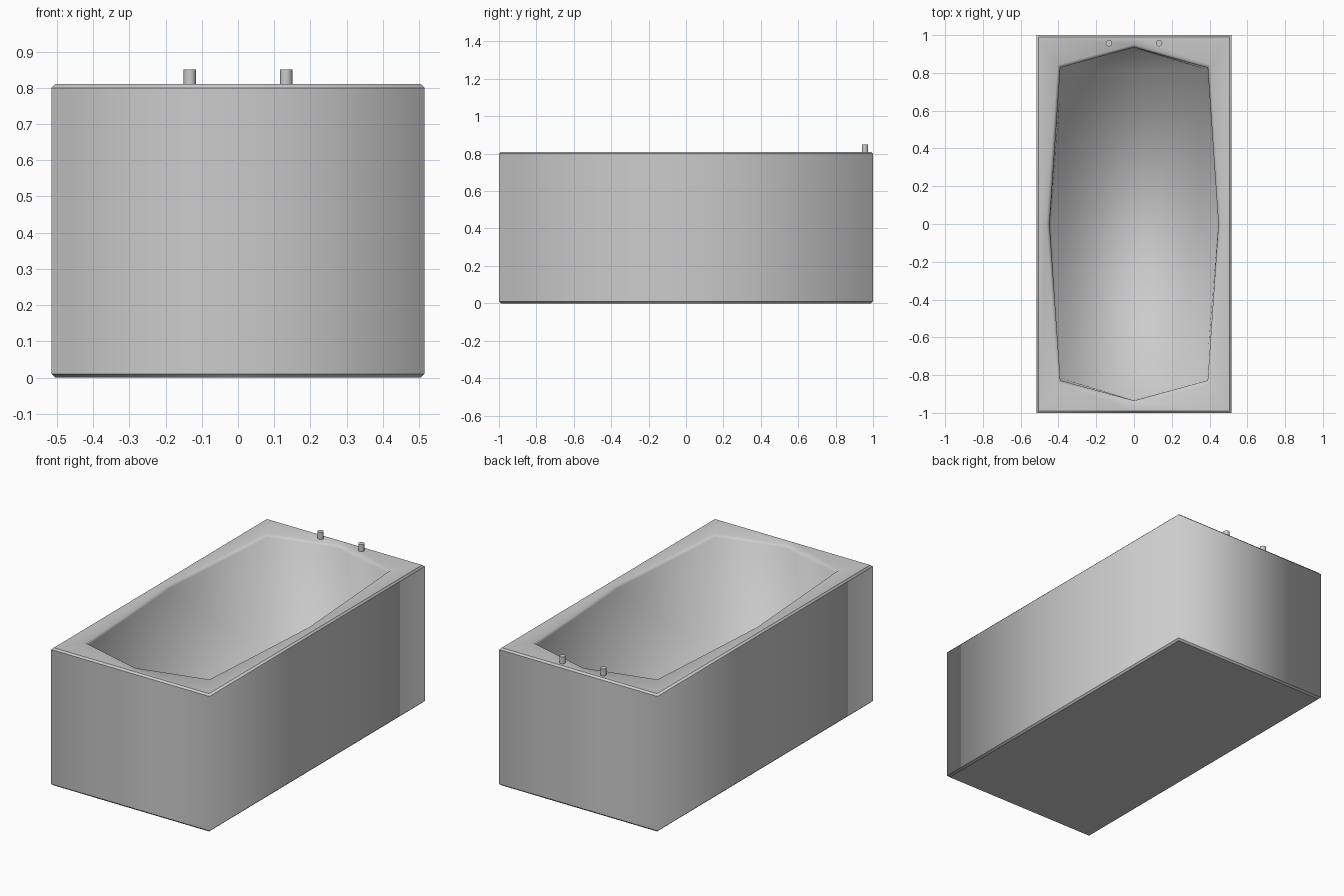
import bpy, bmesh

if "Cube" in bpy.data.objects:
    bpy.data.objects.remove(bpy.data.objects["Cube"])

W, L, H, C = 0.515, 1.0, 0.81, 0.01   # half width, half length, height, chamfer


def rect(inset, z):
    x, y = W - inset, L - inset
    return [(0, y, z), (x, y, z), (x, 0, z), (x, -y, z),
            (0, -y, z), (-x, -y, z), (-x, 0, z), (-x, y, z)]


def octagon(grow, z):
    g = grow
    x1, y1 = 0.39 + g, 0.828 + g
    x2, y2 = 0.447 + g, 0.935 + g
    return [(0, y2, z), (x1, y1, z), (x2, 0, z), (x1, -y1, z),
            (0, -y2, z), (-x1, -y1, z), (-x2, 0, z), (-x1, y1, z)]


# Tub: one loft up the outside, across the rim and down into the basin
rings = [rect(C, 0), rect(0, C), rect(0, H - C), rect(C, H),
         octagon(0.015, H), octagon(0, H - 0.015), octagon(-0.01, 0.12)]
bm = bmesh.new()
loops = [[bm.verts.new(p) for p in r] for r in rings]
for a, b in zip(loops, loops[1:]):
    for i in range(8):
        j = (i + 1) % 8
        bm.faces.new((a[i], a[j], b[j], b[i]))
bm.faces.new(loops[0])
bm.faces.new(loops[-1])
bmesh.ops.recalc_face_normals(bm, faces=bm.faces)
for f in bm.faces:
    f.smooth = True
# Crisp horizontal edges outside, soft vertical ones
for ring in loops[:4]:
    for i in range(8):
        bm.edges.get((ring[i], ring[(i + 1) % 8])).smooth = False
mesh = bpy.data.meshes.new("bathtub")
bm.to_mesh(mesh)
bm.free()
bpy.context.collection.objects.link(bpy.data.objects.new("bathtub", mesh))

# Tap posts at the back rim
for name, x in (("left_tap", -0.133), ("right_tap", 0.133)):
    bpy.ops.mesh.primitive_cylinder_add(vertices=16, radius=0.017, depth=0.06,
                                        location=(x, 0.957, 0.82))
    tap = bpy.context.object
    tap.name = name
    bpy.ops.object.shade_smooth_by_angle()
